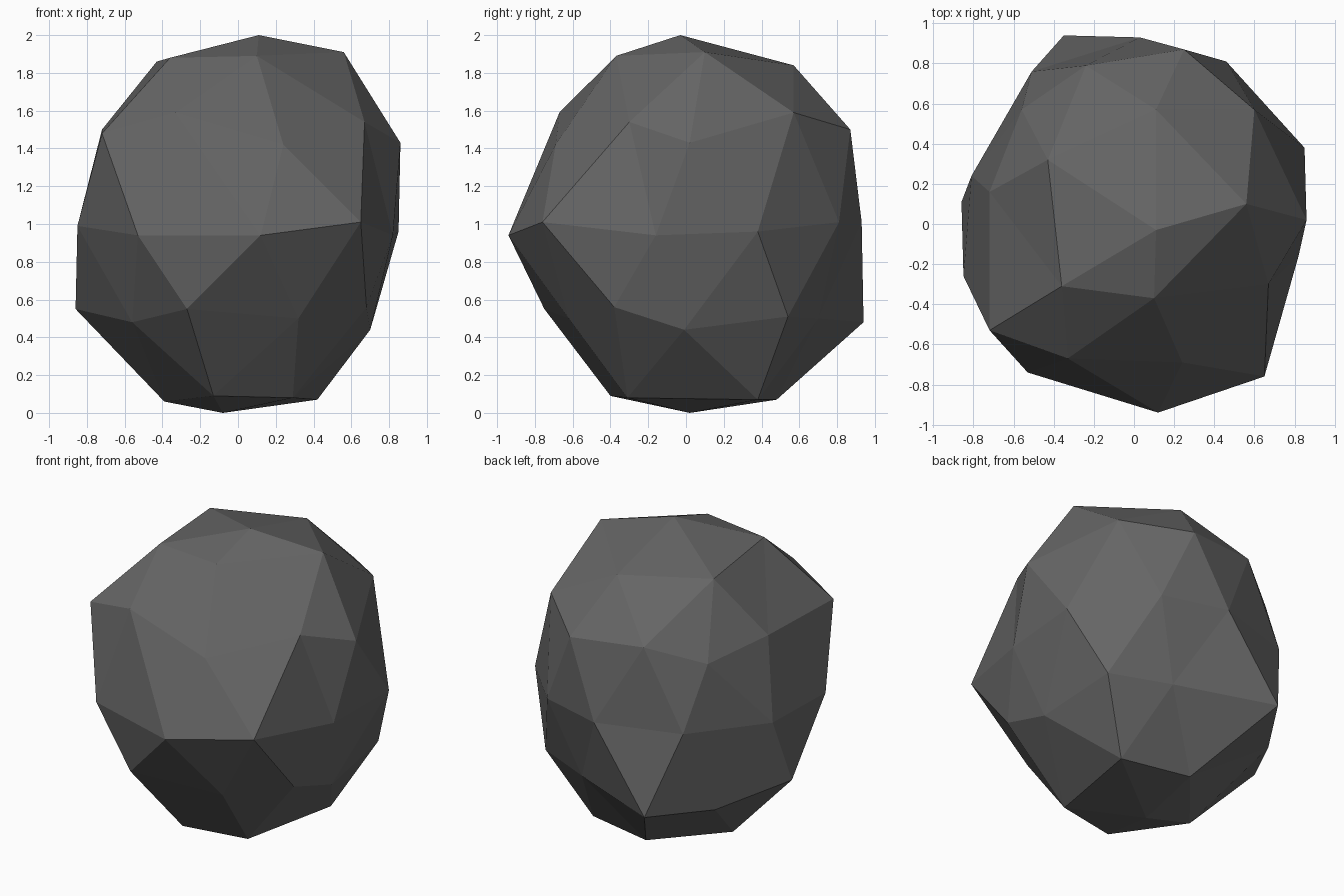
import bpy
import math

default_cube = bpy.data.objects.get("Cube")
if default_cube:
    bpy.data.objects.remove(default_cube, do_unlink=True)

# Stone colour
stone = bpy.data.materials.new("dark_grey_stone")
stone.use_nodes = True
grey = (0.13, 0.13, 0.13, 1.0)
stone.diffuse_color = grey
bsdf = next(n for n in stone.node_tree.nodes if n.type == 'BSDF_PRINCIPLED')
bsdf.inputs["Base Color"].default_value = grey
bsdf.inputs["Roughness"].default_value = 0.9

# Boulder outline as rings, each running counter-clockwise from +x
crown = [(.11, -.03, 2)]
shoulder = [(.56, .10, 1.91), (.11, .57, 1.84), (-.43, .32, 1.86),
            (-.36, -.31, 1.88), (.10, -.37, 1.89)]
upper = [(.86, .02, 1.43), (.60, .57, 1.59), (.25, .87, 1.50), (-.24, .79, 1.53),
         (-.56, .57, 1.42), (-.72, .16, 1.5), (-.72, -.53, 1.48), (-.33, -.67, 1.59),
         (.24, -.69, 1.42), (.67, -.30, 1.54)]
waist = [(.85, .38, .96), (.46, .81, 1.01), (.03, .93, 1.01), (-.51, .76, 1.01),
         (-.81, .24, .97), (-.85, -.26, .99), (-.53, -.74, .94), (.12, -.94, .94),
         (.65, -.76, 1.01), (.82, -.16, .94)]
lower = [(.70, -.01, .44), (.66, .54, .51), (.28, .70, .5), (-.35, .94, .48),
         (-.60, .55, .45), (-.86, .11, .55), (-.56, -.42, .48), (-.27, -.75, .55),
         (.32, -.62, .5), (.68, -.38, .56)]
foot = [(.42, .38, .07), (-.04, .48, .07), (-.39, .06, .06),
        (-.13, -.40, .09), (.29, -.31, .08)]
base = [(-.08, .02, 0)]
rings = [crown, shoulder, upper, waist, lower, foot, base]

# Low-poly ball as the starting block
bpy.ops.mesh.primitive_ico_sphere_add(subdivisions=2, radius=1, location=(0, 0, 0))
boulder = bpy.context.object
boulder.name = boulder.data.name = "boulder"


def turn(co):
    """Whole-degree heading of a point around the vertical axis."""
    return round(math.degrees(math.atan2(co.y, co.x))) % 360


# Chip the ball into shape, ring by ring
cuts = [0.95, 0.7, 0.25, -0.25, -0.7, -0.95]
blank = {}
for v in boulder.data.vertices:
    level = sum(v.co.z < cut for cut in cuts)
    blank.setdefault(level, []).append(v)
for level, ring in enumerate(rings):
    ordered = sorted(blank[level], key=lambda v: turn(v.co))
    for v, point in zip(ordered, ring):
        v.co = point

boulder.data.update()
boulder.data.materials.append(stone)
bpy.ops.object.shade_flat()
